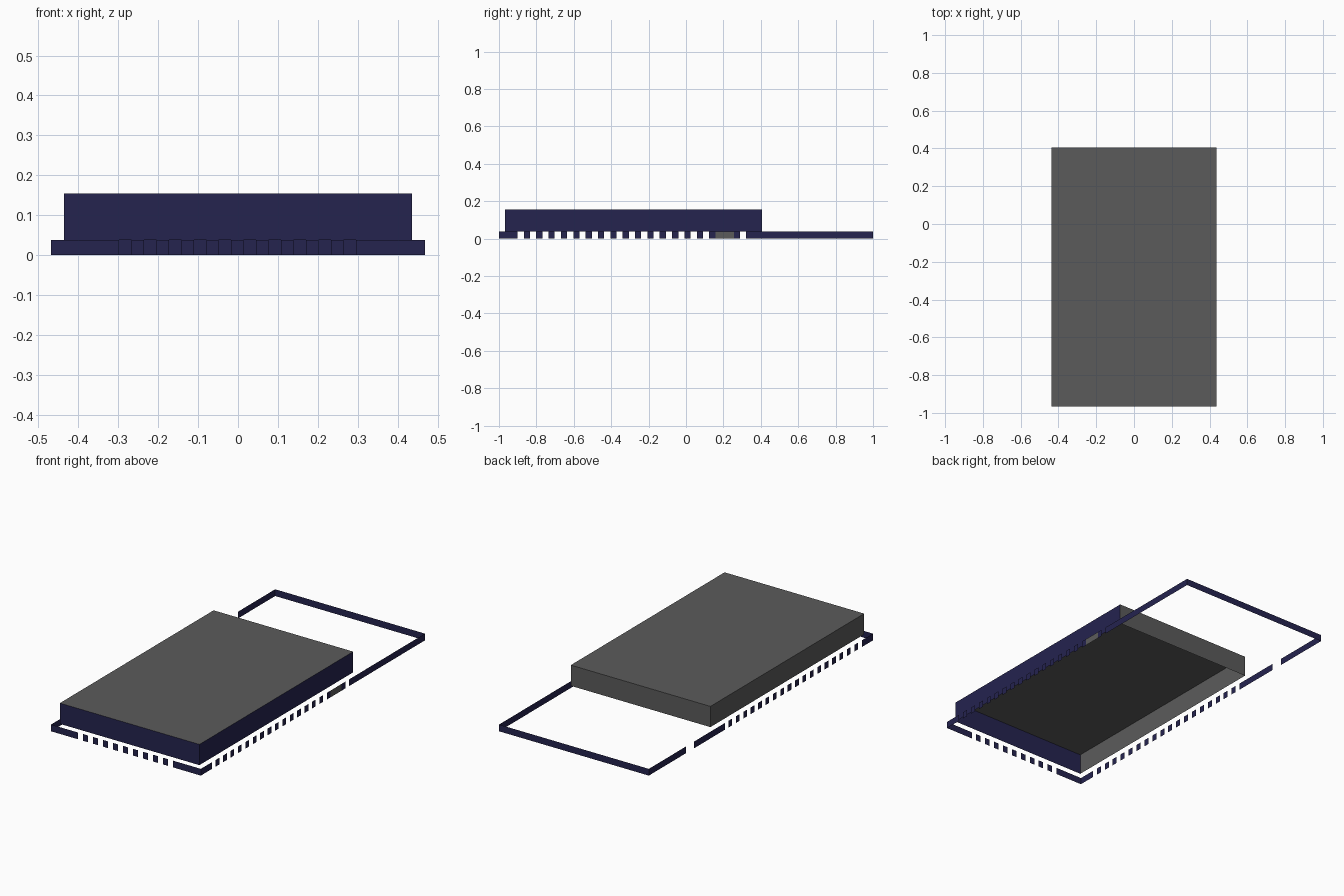
import bpy
import bmesh

if "Cube" in bpy.data.objects:
    bpy.data.objects.remove(bpy.data.objects["Cube"], do_unlink=True)


def material(name, rgb):
    m = bpy.data.materials.new(name)
    m.use_nodes = True
    m.diffuse_color = (*rgb, 1)
    m.node_tree.nodes["Principled BSDF"].inputs["Base Color"].default_value = (*rgb, 1)
    return m


NAVY = material("navy", (0.018, 0.017, 0.078))
GREY = material("grey", (0.105, 0.105, 0.105))


def finish(name, bm, mats):
    mesh = bpy.data.meshes.new(name)
    bm.to_mesh(mesh)
    bm.free()
    for m in mats:
        mesh.materials.append(m)
    ob = bpy.data.objects.new(name, mesh)
    bpy.context.collection.objects.link(ob)
    return ob


FX, FY, FH = 0.468, 1.0, 0.038      # half width, half length and height of the low fence


def fence(name, axis, offset, spans, mat):
    """Thin upright panels along one axis, each facing outward."""
    bm = bmesh.new()
    for a, b in spans:
        ends = [(a, offset), (b, offset)] if axis == "x" else [(offset, a), (offset, b)]
        if (axis == "x") == (offset > 0):
            ends.reverse()
        (x0, y0), (x1, y1) = ends
        bm.faces.new([bm.verts.new(p) for p in
                      ((x0, y0, 0), (x1, y1, 0), (x1, y1, FH), (x0, y0, FH))])
    return finish(name, bm, [mat])


def pickets(start, end, gaps):
    """Evenly spaced solid spans between `gaps` equal openings."""
    step = (end - start) / (2 * gaps - 1)
    return [(start + (2 * i + 1) * step, start + (2 * i + 2) * step)
            for i in range(gaps - 1)]


# Open-bottomed raised hall: navy front and +x wall, grey elsewhere
bm = bmesh.new()
bmesh.ops.create_cube(bm, size=1)
for v in bm.verts:
    v.co.x *= 0.872
    v.co.y = v.co.y * 1.372 - 0.281
    v.co.z = 0.155 if v.co.z > 0 else FH
bm.normal_update()
bmesh.ops.delete(bm, geom=[f for f in bm.faces if f.normal.z < -0.5], context="FACES")
for f in bm.faces:
    f.material_index = 0 if f.normal.y < -0.5 or f.normal.x > 0.5 else 1
finish("raised_hall", bm, [NAVY, GREY])

# Low fence: plain back, picketed front and sides
fence("back_fence", "x", FY, [(-FX, FX)], NAVY)
fence("front_fence", "x", -FY,
      [(-FX, -0.298)] + pickets(-0.298, 0.295, 10) + [(0.295, FX)], NAVY)

S0, S1, N = -0.9, 0.322, 19
side = pickets(S0, S1, N)
fence("right_fence", "y", -FX,
      [(-FY, S0)] + side + [(S1, 0.597), (0.667, FY)], NAVY)
fence("left_fence", "y", FX,
      [(-FY, S0)] + side[:16] + side[17:] + [(S1, FY)], NAVY)

# Grey gate filling two openings and the picket between them
a, b = side[16]
w = b - a
fence("left_gate", "y", FX, [(a - w, a), (a, b), (b, b + w)], GREY)
